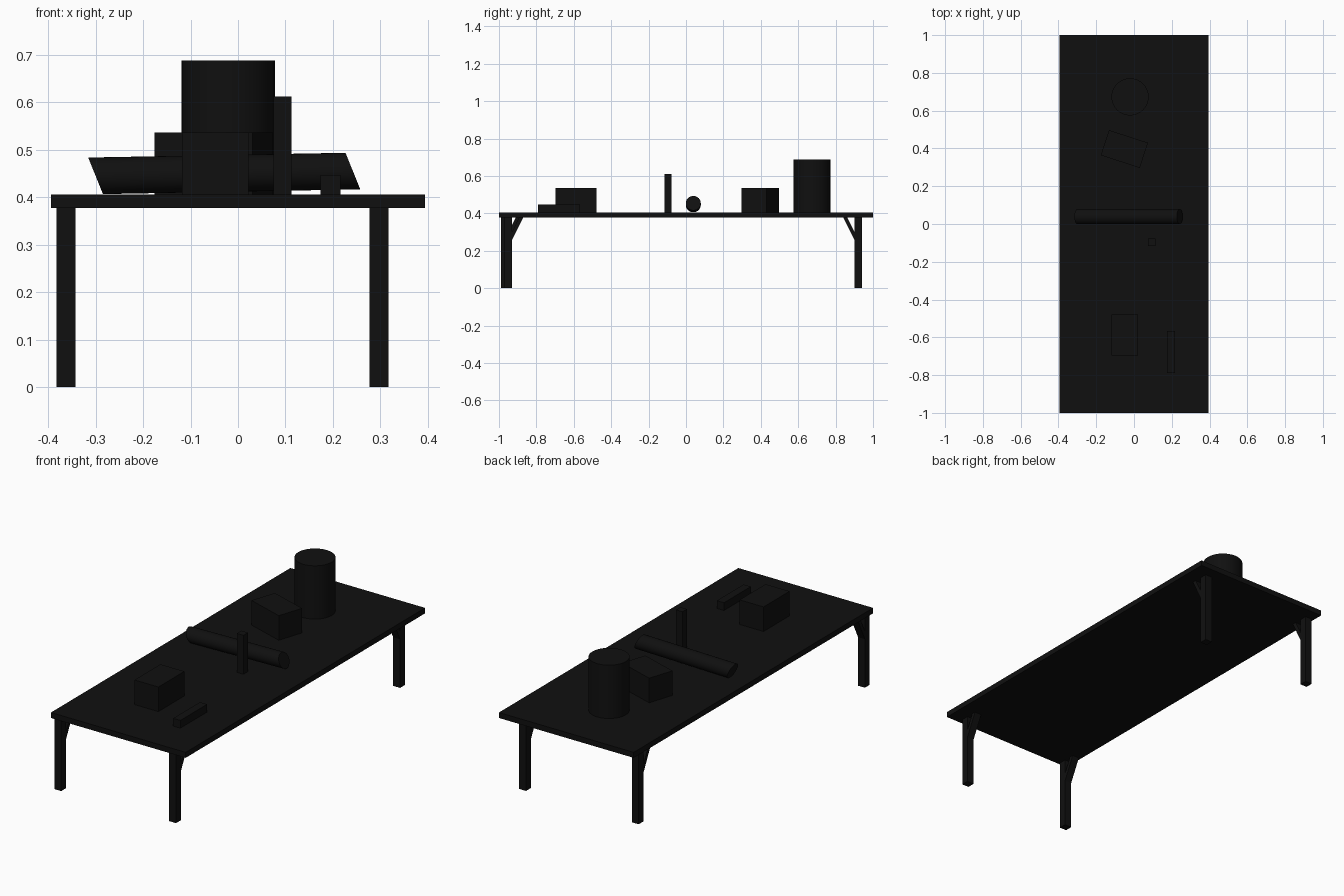
import bpy, bmesh
from math import radians
from mathutils import Matrix

if "Cube" in bpy.data.objects:
    bpy.data.objects.remove(bpy.data.objects["Cube"])

black = bpy.data.materials.new("black")
black.diffuse_color = (0.005, 0.005, 0.005, 1)
black.use_nodes = True
black.node_tree.nodes["Principled BSDF"].inputs["Base Color"].default_value = black.diffuse_color
TOP = 0.406      # table surface height
UNDER = 0.377    # underside of table top


def finish(name, bm):
    bmesh.ops.recalc_face_normals(bm, faces=bm.faces)
    mesh = bpy.data.meshes.new(name)
    bm.to_mesh(mesh)
    bm.free()
    mesh.materials.append(black)
    obj = bpy.data.objects.new(name, mesh)
    bpy.context.collection.objects.link(obj)
    return obj


def box(name, center, size, turn=0):
    bm = bmesh.new()
    m = (Matrix.Translation(center) @ Matrix.Rotation(radians(turn), 4, 'Z')
         @ Matrix.Diagonal((*size, 1)))
    bmesh.ops.create_cube(bm, size=1, matrix=m)
    return finish(name, bm)


def cylinder(name, matrix):
    bm = bmesh.new()
    bmesh.ops.create_cone(bm, cap_ends=True, segments=32, radius1=1, radius2=1,
                          depth=1, matrix=matrix)
    obj = finish(name, bm)
    bpy.ops.object.select_all(action='DESELECT')
    bpy.context.view_layer.objects.active = obj
    obj.select_set(True)
    bpy.ops.object.shade_smooth_by_angle(angle=radians(35))
    return obj


def brace(name, x, y, inward):
    # slanted strut from the inner leg face up to the table top
    profile = [(0, 0.257), (0.06, UNDER), (0.038, UNDER), (0, 0.300)]
    bm = bmesh.new()
    face = bm.faces.new([bm.verts.new((x - 0.02, y + inward * d, z)) for d, z in profile])
    ext = bmesh.ops.extrude_face_region(bm, geom=[face])
    verts = [v for v in ext["geom"] if isinstance(v, bmesh.types.BMVert)]
    bmesh.ops.translate(bm, verts=verts, vec=(0.04, 0, 0))
    return finish(name, bm)


# table top
box("table_top", (0, 0, (TOP + UNDER) / 2), (0.788, 2, TOP - UNDER))

# legs and their braces
legs = {"front_left": (-0.362, -0.969), "front_right": (0.297, -0.951),
        "back_left": (-0.362, 0.921), "back_right": (0.297, 0.921)}
for label, (x, y) in legs.items():
    inward = -1 if y > 0 else 1
    box(label + "_leg", (x, y, UNDER / 2), (0.04, 0.04, UNDER))
    brace(label + "_brace", x, y + inward * 0.02, inward)

# blocks standing on the table
box("turned_block", (-0.051, 0.397, TOP + 0.065), (0.217, 0.14, 0.13), -18)
box("front_block", (-0.048, -0.588, TOP + 0.065), (0.14, 0.217, 0.13))
box("upright_post", (0.094, -0.097, TOP + 0.103), (0.038, 0.038, 0.206))
box("small_bar", (0.195, -0.678, TOP + 0.0205), (0.042, 0.224, 0.041))

# standing drum
cylinder("drum", Matrix.Translation((-0.021, 0.673, TOP + 0.141))
         @ Matrix.Diagonal((0.0985, 0.0985, 0.282, 1)))

# lying roller with slanted ends: columns are up radius, side radius, axis
cylinder("roller", Matrix(((-0.0155, 0, 0.542, -0.029),
                           (0, 0.04, 0, 0.039),
                           (0.0385, 0, 0.010, 0.450),
                           (0, 0, 0, 1))))
